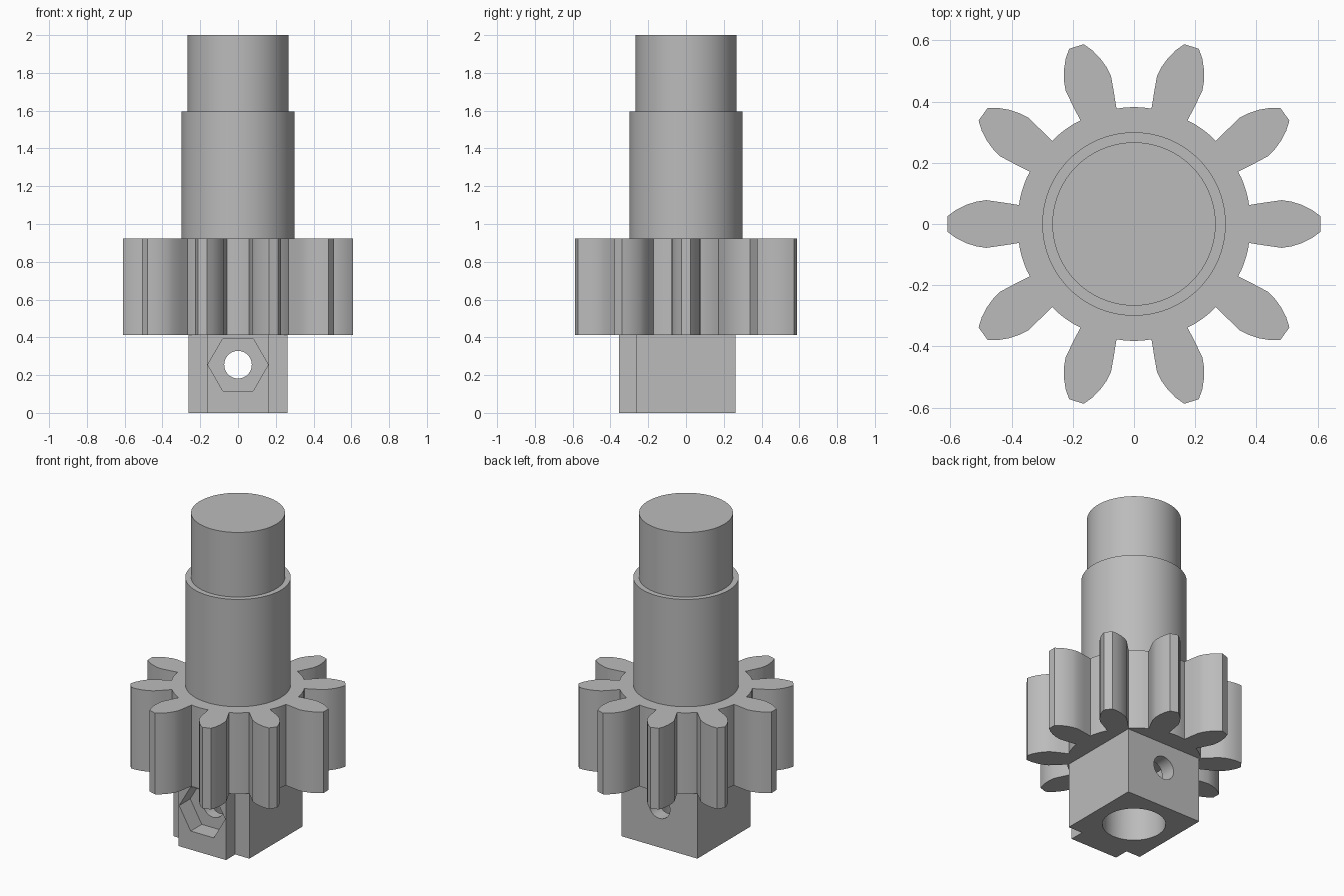
import bpy
import bmesh
from math import sin, cos, pi, radians
from mathutils import Matrix, Vector

default = bpy.data.objects.get("Cube")
if default:
    bpy.data.objects.remove(default, do_unlink=True)

grey = bpy.data.materials.new("plain grey")
grey.use_nodes = True
colour = (0.5, 0.5, 0.5, 1)
grey.diffuse_color = colour
grey.node_tree.nodes["Principled BSDF"].inputs["Base Color"].default_value = colour


def prism(name, outline, bottom, top, matrix=Matrix()):
    """Extrude a 2D outline along z, then place it with a matrix."""
    bm = bmesh.new()
    face = bm.faces.new([bm.verts.new((x, y, bottom)) for x, y in outline])
    new = bmesh.ops.extrude_face_region(bm, geom=[face])["geom"]
    lifted = [v for v in new if isinstance(v, bmesh.types.BMVert)]
    bmesh.ops.translate(bm, verts=lifted, vec=(0, 0, top - bottom))
    bmesh.ops.recalc_face_normals(bm, faces=bm.faces)
    bm.transform(matrix)
    mesh = bpy.data.meshes.new(name)
    bm.to_mesh(mesh)
    bm.free()
    mesh.materials.append(grey)
    obj = bpy.data.objects.new(name, mesh)
    bpy.context.collection.objects.link(obj)
    return obj


def ring(radius, sides):
    return [(radius * cos(2 * pi * i / sides), radius * sin(2 * pi * i / sides))
            for i in range(sides)]


def activate(obj):
    bpy.ops.object.select_all(action="DESELECT")
    obj.select_set(True)
    bpy.context.view_layer.objects.active = obj


def smooth(obj, angle):
    activate(obj)
    bpy.ops.object.shade_smooth_by_angle(angle=radians(angle))


def cut(obj, cutter):
    cutter.hide_render = True
    mod = obj.modifiers.new("cut", "BOOLEAN")
    mod.operation = "DIFFERENCE"
    mod.solver = "EXACT"
    mod.object = cutter
    activate(obj)
    bpy.ops.object.modifier_apply(modifier=mod.name)
    bpy.data.objects.remove(cutter, do_unlink=True)


GEAR_BOTTOM, GEAR_TOP = 0.413, 0.922

# Square socket with a raised boss on the front
half, boss, front = 0.263, 0.165, -0.355
right_side = [(boss, front), (boss, -half), (half, -half), (half, half)]
outline = right_side + [(-x, y) for x, y in reversed(right_side)]
socket = prism("socket_base", outline, 0, GEAR_BOTTOM + 0.005)

# Shaft bore from below, cross hole and hexagonal nut pocket
cut(socket, prism("bore_cutter", ring(0.18, 64), -0.1, GEAR_BOTTOM + 0.05))
across = Matrix.Translation((0, 0, 0.255)) @ Matrix.Rotation(pi / 2, 4, "X")
cut(socket, prism("screw_cutter", ring(0.073, 40), -0.5, 0.5, across))
cut(socket, prism("nut_cutter", ring(0.16, 6), 0.245, 0.5, across))
smooth(socket, 25)

# Ten-tooth gear: one tooth flank mirrored, then repeated around the axis
flank = [(0.376, 0.062), (0.43, 0.0705), (0.483, 0.078), (0.516, 0.073),
         (0.55, 0.062), (0.582, 0.046), (0.61, 0.025)]
tooth = [(x, -y) for x, y in flank] + flank[::-1]
teeth = 10
gear_outline = []
for i in range(teeth):
    turn = Matrix.Rotation(2 * pi * i / teeth, 2)
    gear_outline += [tuple(turn @ Vector(p)) for p in tooth]
    for step in range(1, 5):
        a = 2 * pi * i / teeth + radians(9.4 + 17.2 * step / 5)
        gear_outline.append((0.382 * cos(a), 0.382 * sin(a)))
gear = prism("gear", gear_outline, GEAR_BOTTOM, GEAR_TOP)
smooth(gear, 20)

# Stepped shaft above the gear
smooth(prism("shaft", ring(0.3, 96), GEAR_TOP - 0.01, 1.595), 30)
smooth(prism("shaft_tip", ring(0.267, 96), 1.585, 2), 30)
